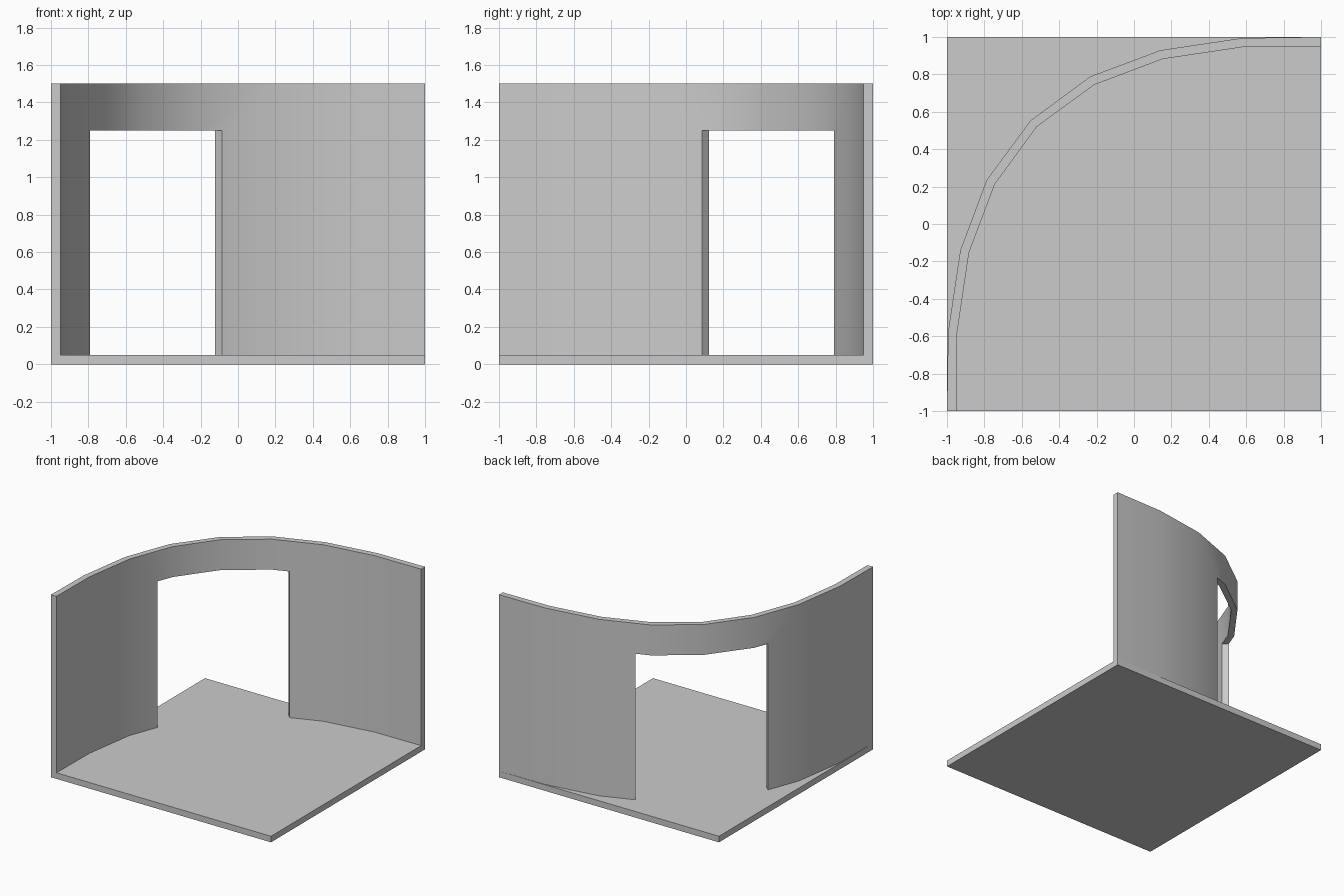
import bpy, bmesh
from math import radians

if "Cube" in bpy.data.objects:
    bpy.data.objects.remove(bpy.data.objects["Cube"])


def mesh_object(name, bm):
    bmesh.ops.recalc_face_normals(bm, faces=bm.faces)
    mesh = bpy.data.meshes.new(name)
    bm.to_mesh(mesh)
    bm.free()
    obj = bpy.data.objects.new(name, mesh)
    bpy.context.collection.objects.link(obj)
    return obj


def box(name, size, loc, rot=0):
    bpy.ops.mesh.primitive_cube_add(size=1, location=loc, rotation=(0, 0, rot))
    obj = bpy.context.object
    obj.name = name
    obj.scale = size
    bpy.ops.object.transform_apply(location=False, rotation=False, scale=True)
    return obj


def mirrored(half):
    # Reflect half of the curve across the diagonal y = -x
    return half + [(-y, -x) for x, y in reversed(half[:-1])]


# Square floor slab
box("floor", (2, 2, 0.05), (0, 0, 0.025))

# Curved wall: outer and inner outline, extruded upwards
outer = mirrored([(-1, -1), (-0.994, -0.576), (-0.929, -0.142),
                  (-0.788, 0.235), (-0.553, 0.553)])
inner = mirrored([(-0.95, -1), (-0.945, -0.576), (-0.882, -0.153),
                  (-0.744, 0.213), (-0.52, 0.52)])
bm = bmesh.new()
rings = [[bm.verts.new((x, y, z)) for x, y in line]
         for line, z in ((outer, 0.05), (inner, 0.05), (inner, 1.5), (outer, 1.5))]
for a, b in zip(rings, rings[1:] + rings[:1]):
    for i in range(len(a) - 1):
        bm.faces.new((a[i], a[i + 1], b[i + 1], b[i]))
for end in (0, -1):
    bm.faces.new([ring[end] for ring in rings])
wall = mesh_object("curved_wall", bm)

# Doorway cut straight through the middle of the wall, along the diagonal
cutter = box("doorway_cutter", (1.0, 1.0, 1.25), (-0.6, 0.6, 0.625), radians(45))
cutter.hide_render = True
bpy.context.view_layer.objects.active = wall
mod = wall.modifiers.new("doorway", 'BOOLEAN')
mod.operation = 'DIFFERENCE'
mod.solver = 'EXACT'
mod.object = cutter
bpy.ops.object.modifier_apply(modifier=mod.name)
bpy.data.objects.remove(cutter)

# Smooth the curve, keep the edges crisp
bpy.ops.object.select_all(action='DESELECT')
wall.select_set(True)
bpy.ops.object.shade_smooth_by_angle(angle=radians(30))
